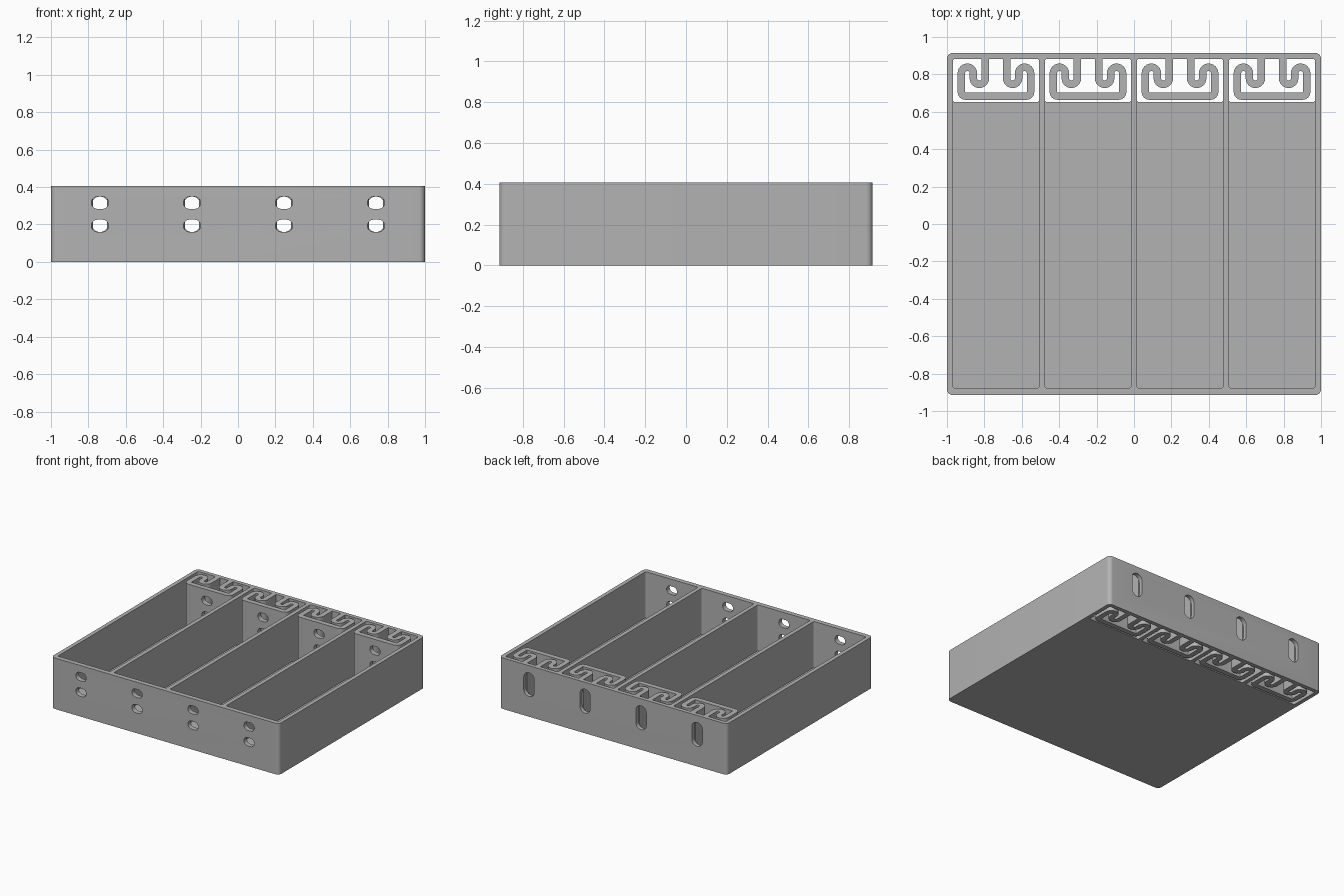
import bpy
import bmesh
from math import pi, cos, sin
from mathutils import Vector

if "Cube" in bpy.data.objects:
    bpy.data.objects.remove(bpy.data.objects["Cube"], do_unlink=True)

HALF_Y, HEIGHT, FLOOR = 0.915, 0.405, 0.04
FRONT, WINDOW, BACK = -0.877, 0.652, 0.883
BAY = 0.46
CENTRES = [(i - 1.5) * 0.492 for i in range(4)]

grey = bpy.data.materials.new("plain_grey")
grey.use_nodes = True
grey.diffuse_color = (0.45, 0.45, 0.45, 1)
grey.node_tree.nodes["Principled BSDF"].inputs["Base Color"].default_value = (0.45, 0.45, 0.45, 1)


def arc(cx, cy, r, start, end, steps=8):
    angles = [start + (end - start) * i / steps for i in range(steps + 1)]
    return [(cx + r * cos(a), cy + r * sin(a)) for a in angles]


def rounded(x0, x1, y0, y1, r):
    """Counter-clockwise rounded rectangle."""
    corners = [(x1 - r, y0 + r, -pi / 2), (x1 - r, y1 - r, 0),
               (x0 + r, y1 - r, pi / 2), (x0 + r, y0 + r, pi)]
    return [p for cx, cy, a in corners for p in arc(cx, cy, r, a, a + pi / 2)]


def prism(bm, outline, low, high, along_y=False):
    """Extrude an outline along z, or along y when it is drawn in x and z."""
    def place(p, d):
        return (p[0], d, p[1]) if along_y else (p[0], p[1], d)
    a = [bm.verts.new(place(p, low)) for p in outline]
    b = [bm.verts.new(place(p, high)) for p in outline]
    faces = [bm.faces.new(a), bm.faces.new(b)]
    for i in range(len(a)):
        j = (i + 1) % len(a)
        faces.append(bm.faces.new((a[i], a[j], b[j], b[i])))
    bmesh.ops.recalc_face_normals(bm, faces=faces)


def make(name, bm):
    mesh = bpy.data.meshes.new(name)
    bm.to_mesh(mesh)
    bm.free()
    mesh.materials.append(grey)
    obj = bpy.data.objects.new(name, mesh)
    bpy.context.collection.objects.link(obj)
    return obj


def activate(obj):
    bpy.ops.object.select_all(action="DESELECT")
    obj.select_set(True)
    bpy.context.view_layer.objects.active = obj


def cut(obj, prisms):
    """Subtract a list of prisms, then discard the cutter."""
    bm = bmesh.new()
    for args in prisms:
        prism(bm, *args)
    cutter = make("cutter", bm)
    cutter.hide_render = True
    mod = obj.modifiers.new("cut", "BOOLEAN")
    mod.operation, mod.solver, mod.object = "DIFFERENCE", "EXACT", cutter
    activate(obj)
    bpy.ops.object.modifier_apply(modifier=mod.name)
    bpy.data.objects.remove(cutter, do_unlink=True)


def ribbon(path, half):
    """Outline of constant width around an open path."""
    pts = [Vector(p) for p in path]
    left, right = [], []
    for i, p in enumerate(pts):
        before = (p - pts[i - 1]).normalized() if i else (pts[1] - p).normalized()
        after = (pts[i + 1] - p).normalized() if i < len(pts) - 1 else before
        tangent = (before + after).normalized()
        normal = Vector((-tangent.y, tangent.x)) * (half / tangent.dot(after))
        left.append(p + normal)
        right.append(p - normal)
    return left + right[::-1]


def pair_of_holes(x):
    return [rounded(x - 0.046, x + 0.046, z - 0.0325, z + 0.0325, 0.0324) for z in (0.193, 0.316)]


# Tray body: pockets, open windows behind the floor, then wall holes and slots
bm = bmesh.new()
prism(bm, rounded(-1, 1, -HALF_Y, HALF_Y, 0.032), 0, HEIGHT)
tray = make("tray", bm)
w = BAY / 2
cut(tray, [(rounded(x - w, x + w, FRONT, BACK, 0.012), FLOOR, 0.6) for x in CENTRES])
cut(tray, [(rounded(x - w, x + w, WINDOW, BACK, 0.012), -0.1, 0.2) for x in CENTRES])
cut(tray, [(h, -1, -0.85, True) for x in CENTRES for h in pair_of_holes(x)])
cut(tray, [(rounded(x - 0.046, x + 0.046, 0.16, 0.349, 0.0459), 0.86, 1, True) for x in CENTRES])

# Folded spring in each bay: arm, two U-turns, outer leg and the contact bar
ARM, MIDDLE, LEG, BAR = 0.057, 0.121, 0.185, 0.684
turn = (LEG - ARM) / 4
half_path = [(-ARM, BACK + 0.001)]
half_path += arc(-ARM - turn, 0.779, turn, 0, -pi, 12)
half_path += arc(-MIDDLE - turn, 0.806, turn, 0, pi, 12)
half_path += arc(-LEG + 0.022, BAR + 0.022, 0.022, pi, 1.5 * pi, 6)
path = half_path + [(-x, y) for x, y in reversed(half_path)]

springs = []
for n, x in enumerate(CENTRES):
    bm = bmesh.new()
    prism(bm, ribbon([(x + px, py) for px, py in path], 0.02), 0, HEIGHT)
    spring = make(f"spring_{n + 1}", bm)
    cut(spring, [(h, 0.65, 0.71, True) for h in pair_of_holes(x)])
    springs.append(spring)

for obj in [tray] + springs:
    activate(obj)
    bpy.ops.object.shade_smooth_by_angle(angle=pi / 6)
